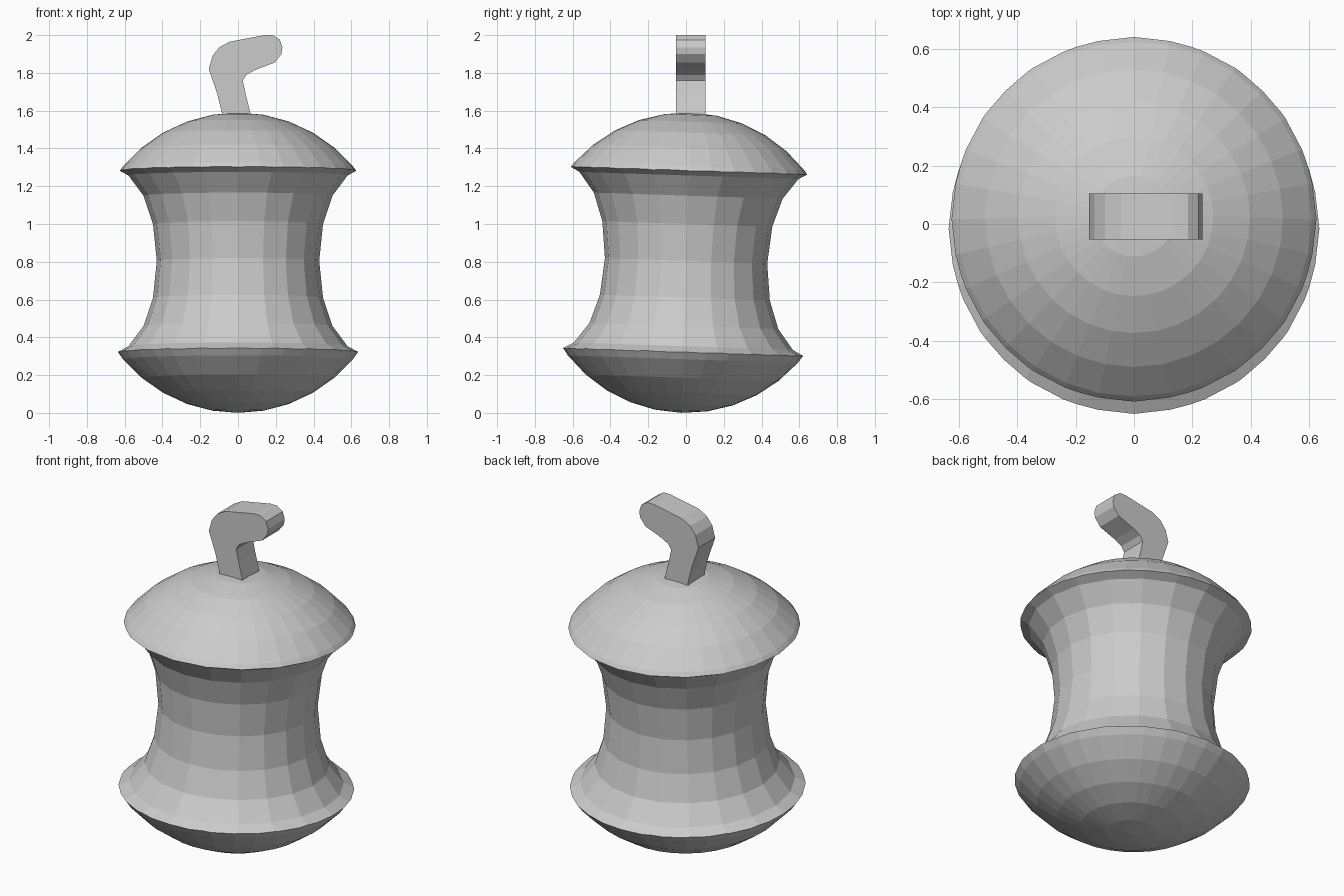
import bpy, bmesh
from math import radians, sin, cos, tau, pi

if "Cube" in bpy.data.objects:
    bpy.data.objects.remove(bpy.data.objects["Cube"])

grey = bpy.data.materials.new("plain grey")
grey.use_nodes = True
colour = (0.6, 0.6, 0.6, 1)
grey.diffuse_color = colour
grey.node_tree.nodes["Principled BSDF"].inputs["Base Color"].default_value = colour


def make_object(name, bm):
    bmesh.ops.recalc_face_normals(bm, faces=bm.faces[:])
    mesh = bpy.data.meshes.new(name)
    bm.to_mesh(mesh)
    bm.free()
    mesh.materials.append(grey)
    obj = bpy.data.objects.new(name, mesh)
    bpy.context.collection.objects.link(obj)
    return obj


RADIUS = 0.795
TILT = radians(-1.9)

# Ball that forms both domes
bm = bmesh.new()
bmesh.ops.create_uvsphere(bm, u_segments=32, v_segments=18, radius=RADIUS)
body = make_object("waisted_body", bm)

# Ring cutter that carves the waist: half profile mirrored in height
half = [(0.43, 0), (0.45, 0.195), (0.50, 0.345), (0.58, 0.452), (0.76, 0.55)]
profile = [(r, -z) for r, z in half[:0:-1]] + half + [(1.0, 0.55), (1.0, -0.55)]
SIDES = 20
bm = bmesh.new()
rings = []
for i in range(SIDES):
    a = tau * i / SIDES
    rings.append([bm.verts.new((r * cos(a), r * sin(a), z + 0.01)) for r, z in profile])
for i in range(SIDES):
    a, b = rings[i], rings[(i + 1) % SIDES]
    for j in range(len(profile)):
        k = (j + 1) % len(profile)
        bm.faces.new((a[j], b[j], b[k], a[k]))
cutter = make_object("waist_cutter", bm)
cutter.hide_render = True

# Carve, then stand the body with a slight lean
cut = body.modifiers.new("carve_waist", 'BOOLEAN')
cut.operation = 'DIFFERENCE'
cut.solver = 'EXACT'
cut.object = cutter
bpy.context.view_layer.update()
carved = bpy.data.meshes.new_from_object(body.evaluated_get(bpy.context.evaluated_depsgraph_get()))
body.modifiers.clear()
body.data = carved
bpy.data.objects.remove(cutter)
body.location.z = RADIUS
body.rotation_euler.x = TILT

# Bent stem: flat outline extruded in depth
outline = [(-0.085, 1.5), (-0.085, 1.59), (-0.11, 1.69), (-0.155, 1.82), (-0.135, 1.89),
           (-0.10, 1.935), (-0.045, 1.965), (0.14, 2.0), (0.185, 2.0), (0.222, 1.975),
           (0.235, 1.935), (0.23, 1.90), (0.195, 1.855), (0.09, 1.815), (0.045, 1.79),
           (0.025, 1.76), (0.04, 1.69), (0.065, 1.59), (0.065, 1.5)]
bm = bmesh.new()
face = bm.faces.new([bm.verts.new((x, -0.053, z)) for x, z in outline])
grown = bmesh.ops.extrude_face_region(bm, geom=[face])["geom"]
bmesh.ops.translate(bm, vec=(0, 0.157, 0), verts=[v for v in grown if isinstance(v, bmesh.types.BMVert)])
make_object("bent_stem", bm)
